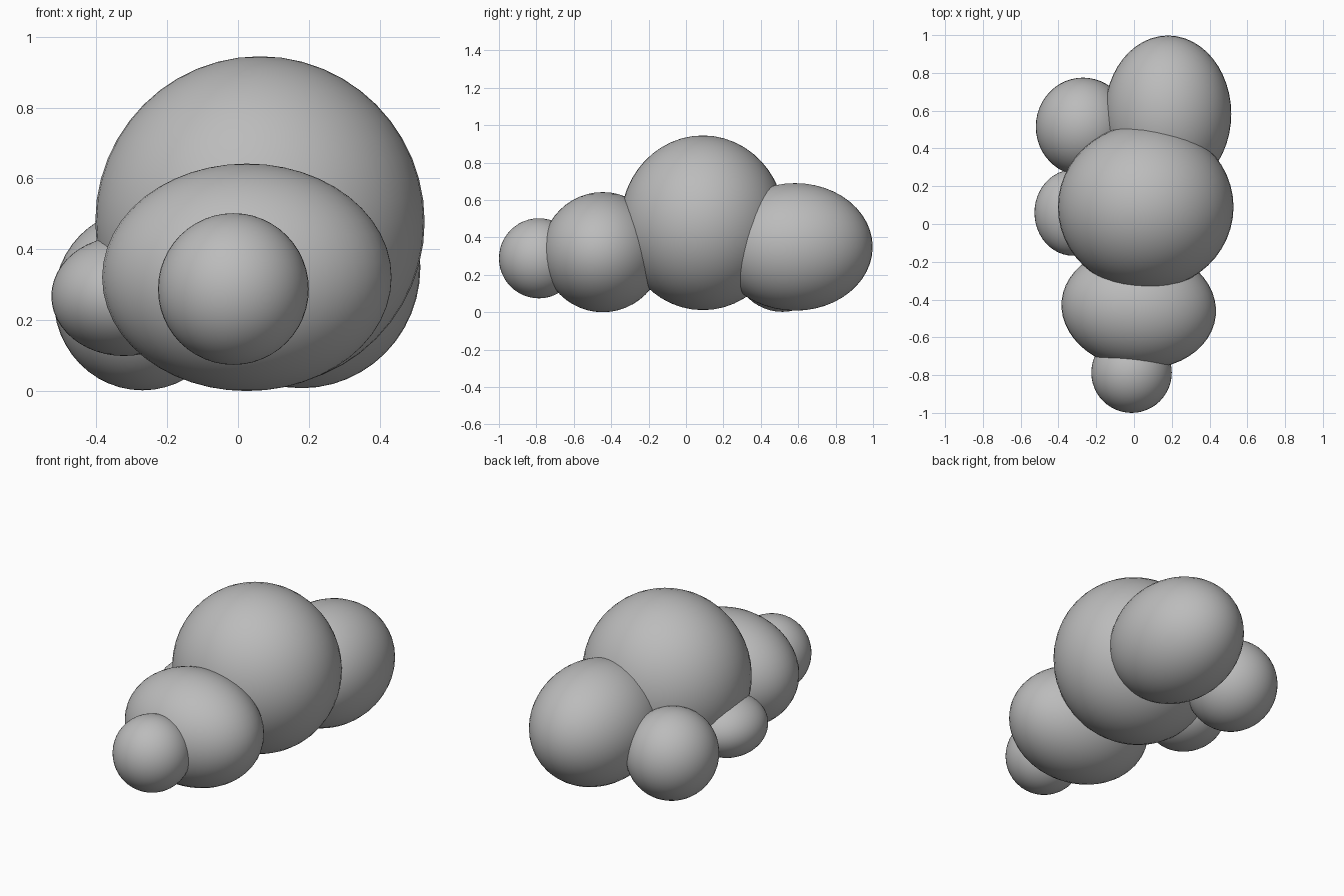
import bpy

if "Cube" in bpy.data.objects:
    bpy.data.objects.remove(bpy.data.objects["Cube"])

# One plain grey for the whole model
grey = bpy.data.materials.new("plain grey")
grey.diffuse_color = (0.5, 0.5, 0.5, 1.0)
grey.use_nodes = True
grey.node_tree.nodes["Principled BSDF"].inputs["Base Color"].default_value = grey.diffuse_color


def blob(name, centre, radii, yaw=0.0):
    """Smooth ellipsoid lobe."""
    bpy.ops.mesh.primitive_uv_sphere_add(segments=48, ring_count=24, radius=1,
                                         location=centre, rotation=(0, 0, yaw))
    ob = bpy.context.object
    ob.name = name
    ob.scale = radii
    bpy.ops.object.transform_apply(location=False, rotation=False, scale=True)
    bpy.ops.object.shade_smooth()
    ob.data.materials.append(grey)
    return ob


# Central mass
blob("main_lobe", (0.062, 0.09, 0.478), (0.465, 0.44, 0.467))

# Front chain
blob("front_lobe", (0.025, -0.445, 0.321), (0.41, 0.322, 0.321), yaw=-0.1)
blob("front_tip", (-0.013, -0.787, 0.288), (0.213, 0.213, 0.214))

# Rear lobes
blob("rear_right_lobe", (0.18, 0.583, 0.349), (0.335, 0.415, 0.341))
blob("rear_left_lobe", (-0.27, 0.515, 0.258), (0.25, 0.26, 0.256))

# Small lobe on the left side
blob("side_lobe", (-0.322, 0.06, 0.268), (0.205, 0.228, 0.169))
